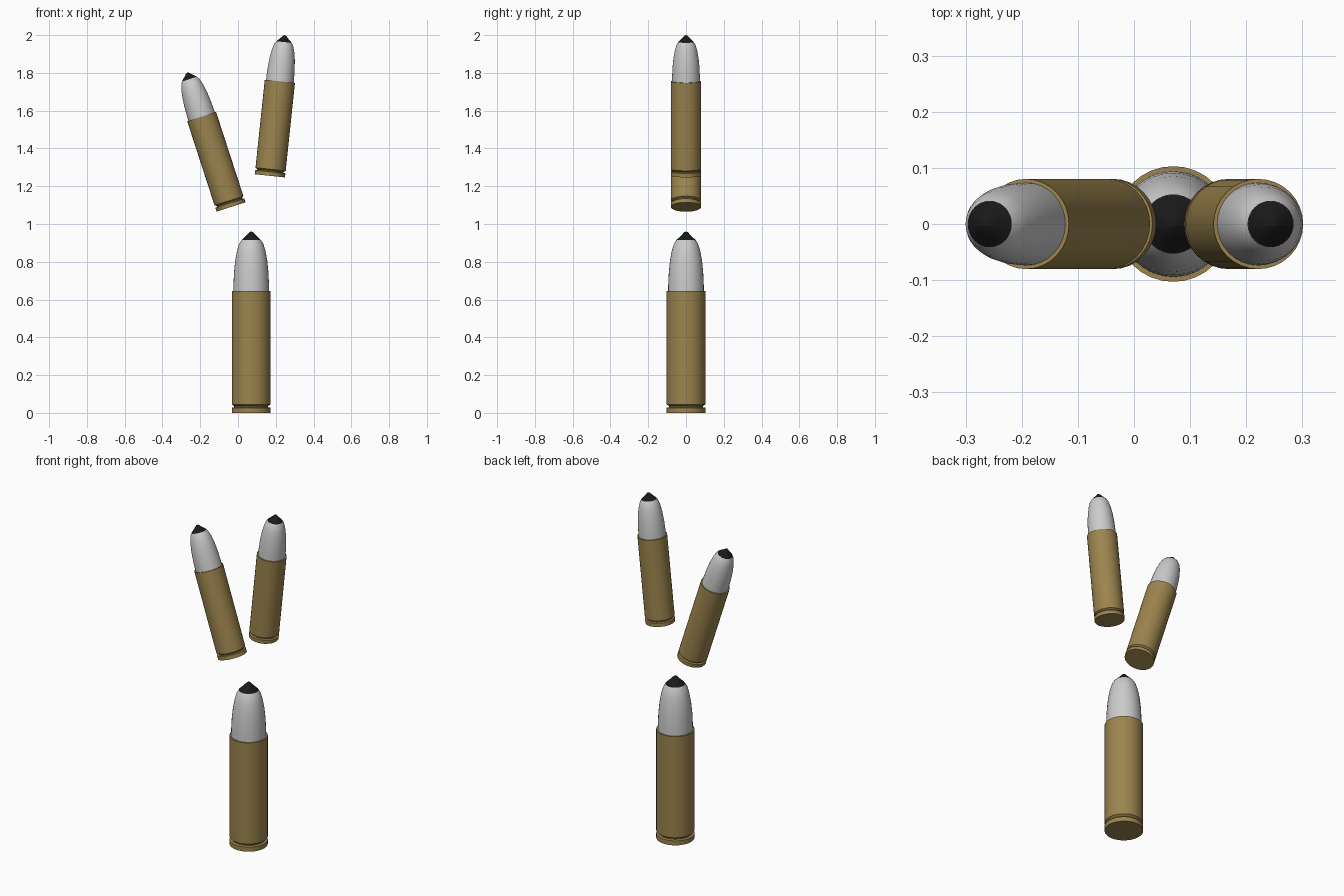
import bpy, bmesh, math
from mathutils import Matrix, Vector

if "Cube" in bpy.data.objects:
    bpy.data.objects.remove(bpy.data.objects["Cube"])

SIDES = 32


def material(name, colour):
    m = bpy.data.materials.new(name)
    m.diffuse_color = (*colour, 1)
    m.use_nodes = True
    m.node_tree.nodes["Principled BSDF"].inputs["Base Color"].default_value = m.diffuse_color
    return m


BRASS = material("brass", (0.33, 0.23, 0.075))
BLACK = material("black", (0.01, 0.01, 0.011))


def lathe(name, profile, matrix, mat=None):
    """Spin (radius, height) points, starting and ending on the axis."""
    bm = bmesh.new()
    verts = [bm.verts.new((r, 0, z)) for r, z in profile]
    edges = [bm.edges.new(pair) for pair in zip(verts, verts[1:])]
    bmesh.ops.spin(bm, geom=verts + edges, axis=(0, 0, 1), cent=(0, 0, 0),
                   angle=math.tau, steps=SIDES, use_merge=True)
    bmesh.ops.remove_doubles(bm, verts=bm.verts, dist=1e-5)
    bmesh.ops.recalc_face_normals(bm, faces=bm.faces)
    mesh = bpy.data.meshes.new(name)
    bm.to_mesh(mesh)
    bm.free()
    obj = bpy.data.objects.new(name, mesh)
    bpy.context.collection.objects.link(obj)
    obj.matrix_world = matrix
    if mat:
        mesh.materials.append(mat)
    bpy.ops.object.select_all(action='DESELECT')
    obj.select_set(True)
    bpy.context.view_layer.objects.active = obj
    bpy.ops.object.shade_smooth_by_angle(angle=math.radians(30))


# Rimmed case with extractor groove and open-mouth lip
CASE = [(0, 0), (0.103, 0), (0.103, 0.027), (0.09, 0.03), (0.09, 0.036),
        (0.103, 0.045), (0.103, 0.645), (0, 0.645)]
# Rounded bullet
BULLET = [(0, 0.62), (0.095, 0.62), (0.094, 0.68), (0.091, 0.745),
          (0.085, 0.805), (0.075, 0.86), (0.064, 0.895), (0.052, 0.914), (0, 0.914)]
# Dark pointed tip
TIP = [(0, 0.913), (0.053, 0.913), (0.028, 0.937), (0.009, 0.957), (0, 0.96)]


def cartridge(label, base, tilt, scale):
    m = (Matrix.Translation(Vector(base))
         @ Matrix.Rotation(math.radians(tilt), 4, 'Y')
         @ Matrix.Scale(scale, 4))
    lathe(label + "_case", CASE, m, BRASS)
    lathe(label + "_bullet", BULLET, m)
    lathe(label + "_tip", TIP, m, BLACK)


cartridge("lower", (0.07, 0, 0), 0, 1)
cartridge("upper_right", (0.169, 0, 1.255), 6, 0.78)
cartridge("upper_left", (-0.037, 0, 1.09), -18, 0.78)
